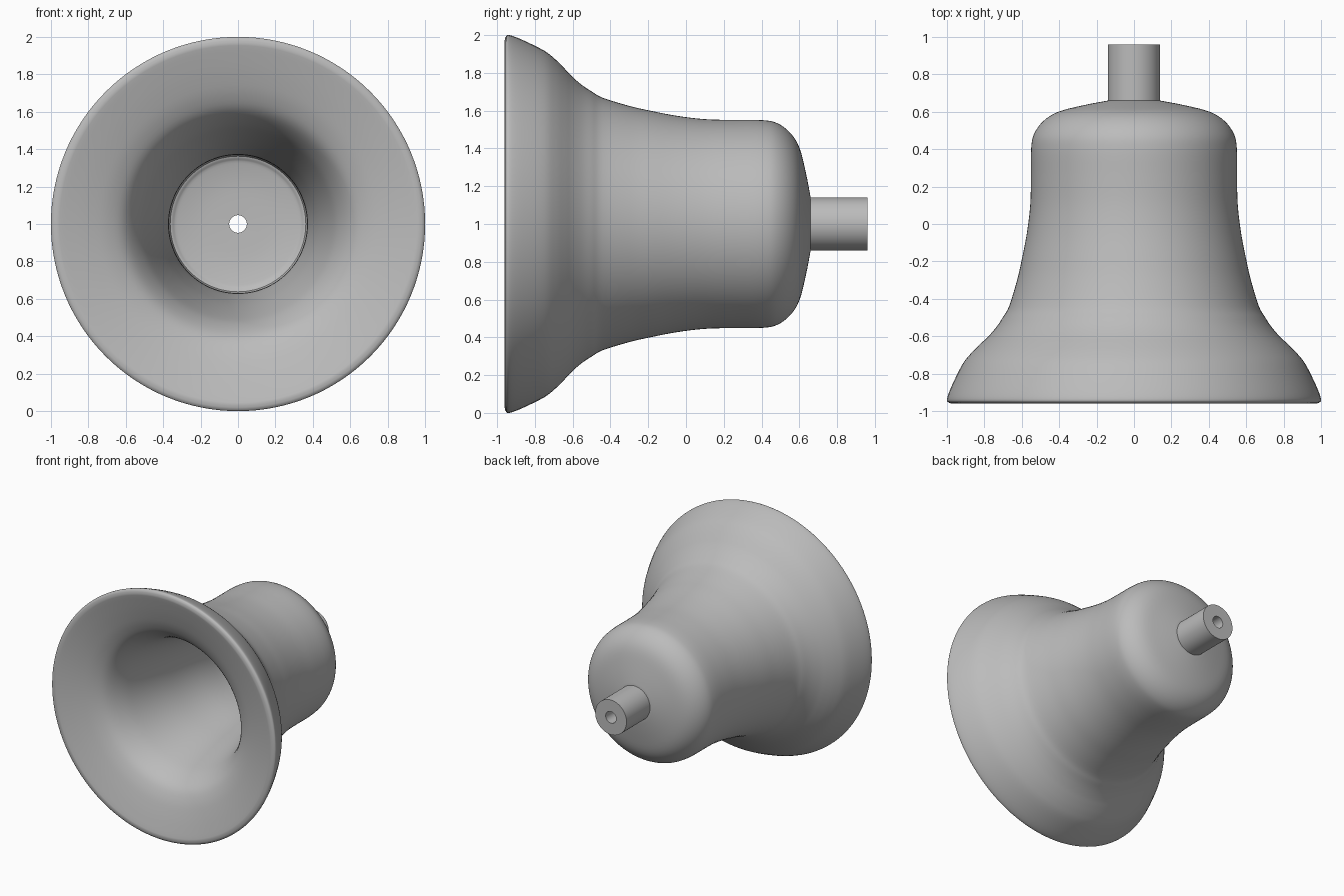
import bpy, bmesh
from math import cos, sin, tau

if "Cube" in bpy.data.objects:
    bpy.data.objects.remove(bpy.data.objects["Cube"], do_unlink=True)

SEGMENTS = 128
grey = bpy.data.materials.new("plain_grey")
grey.use_nodes = True
grey.diffuse_color = (0.5, 0.5, 0.5, 1)
grey.node_tree.nodes["Principled BSDF"].inputs["Base Color"].default_value = (0.5, 0.5, 0.5, 1)


def smooth(points, steps=4):
    """Catmull-Rom curve through (y, radius) points."""
    p = [points[0]] + points + [points[-1]]
    out = []
    for a, b, c, d in zip(p, p[1:], p[2:], p[3:]):
        for i in range(steps):
            t = i / steps
            out.append(tuple(0.5 * (2 * q + (r - o) * t + (2 * o - 5 * q + 4 * r - s) * t * t
                                    + (3 * q - o - 3 * r + s) * t ** 3)
                             for o, q, r, s in zip(a, b, c, d)))
    return out + [points[-1]]


def lathe(name, profile):
    """Turn a closed (y, radius) loop about the horizontal axis at z = 1."""
    bm = bmesh.new()
    rings = [[bm.verts.new((r * cos(tau * k / SEGMENTS), y, 1 + r * sin(tau * k / SEGMENTS)))
              for k in range(SEGMENTS)] for y, r in profile]
    for one, two in zip(rings, rings[1:] + rings[:1]):
        for k in range(SEGMENTS):
            n = (k + 1) % SEGMENTS
            bm.faces.new((one[k], one[n], two[n], two[k]))
    bmesh.ops.recalc_face_normals(bm, faces=bm.faces)
    mesh = bpy.data.meshes.new(name)
    bm.to_mesh(mesh)
    bm.free()
    obj = bpy.data.objects.new(name, mesh)
    bpy.context.collection.objects.link(obj)
    mesh.materials.append(grey)
    bpy.ops.object.select_all(action="DESELECT")
    obj.select_set(True)
    bpy.context.view_layer.objects.active = obj
    bpy.ops.object.shade_smooth_by_angle()


HOLE = 0.047

# Outside: rounded lip, flared skirt, waist and domed back
outer = smooth([(-.96, .97), (-.955, .99), (-.935, 1), (-.86, .972), (-.75, .917), (-.69, .87),
                (-.64, .82), (-.6, .778), (-.55, .735), (-.5, .702), (-.44, .668), (-.3, .625),
                (-.19, .6), (-.05, .573), (.1, .555), (.25, .551), (.4, .55), (.48, .535),
                (.55, .485), (.6, .405), (.635, .27), (.66, .14)])
# Inside: rounded end wall, long throat and wide shallow mouth
inner = smooth([(.48, HOLE), (.475, .2), (.46, .31), (.445, .35), (.4, .37), (.1, .372),
                (-.2, .41), (-.4, .447), (-.6, .497), (-.72, .54), (-.82, .605), (-.875, .69),
                (-.915, .8), (-.95, .92), (-.96, .96)])
lathe("bell", outer + [(.66, HOLE)] + inner)

# Hollow mounting stem
lathe("stem", [(.655, .14), (.96, .14), (.96, HOLE), (.655, HOLE)])
